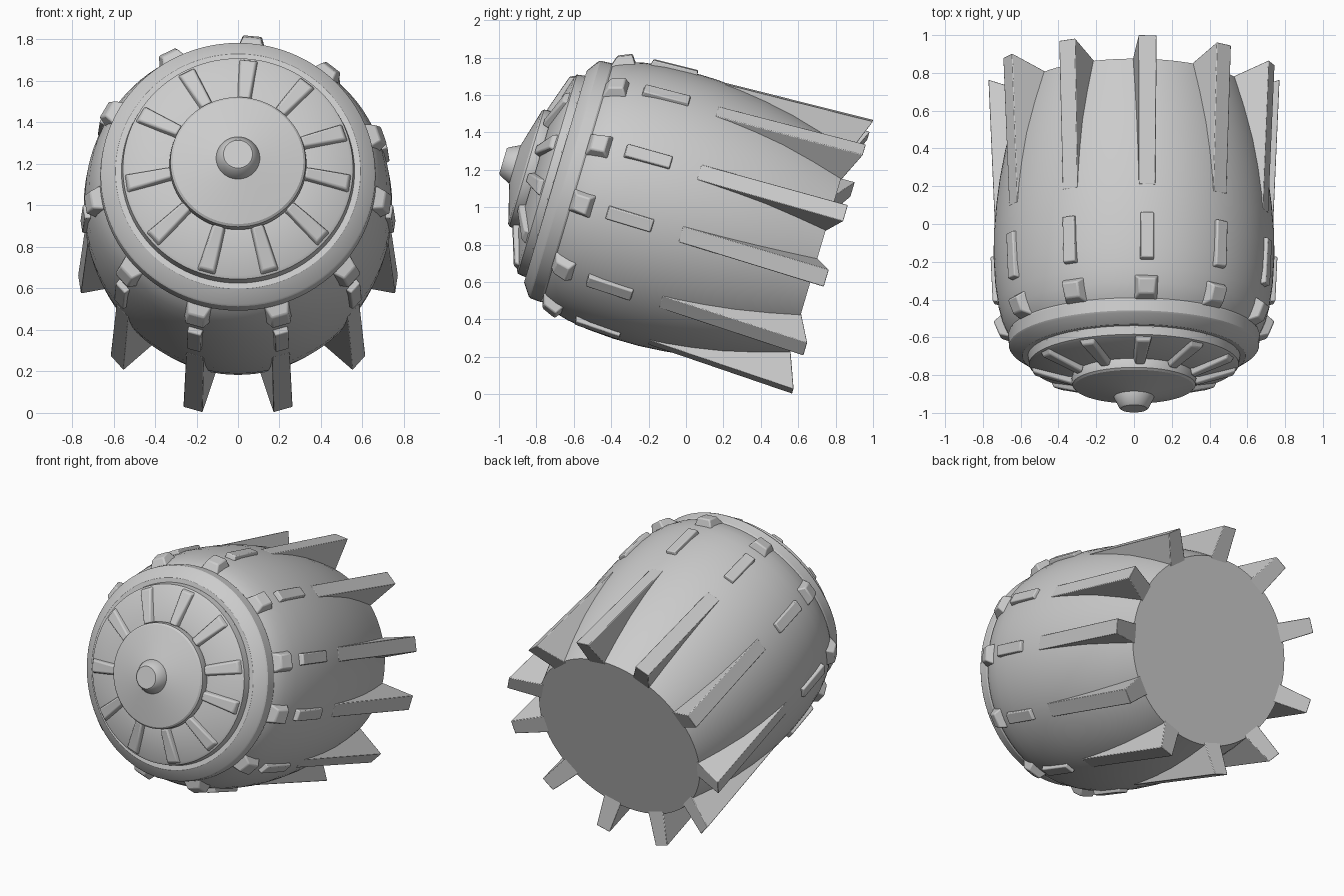
import bpy, bmesh
from math import sin, cos, radians, pi

if "Cube" in bpy.data.objects:
    bpy.data.objects.remove(bpy.data.objects["Cube"])

TILT = radians(16.5)
AXIS_V = 0.918          # height of the pod axis, measured square to it
STEP = 360 / 11
# five upper stations are turned slightly, six lower ones are mirrored
ANGLES = [5.4 + STEP * k for k in range(-2, 3)]
ANGLES += [s * (180 - STEP * (k + 0.5)) for k in range(3) for s in (-1, 1)]


def place(u, r, t, a):
    """u along the axis (+ is back), r outward, t sideways, a clockwise from top."""
    x = r * sin(a) + t * cos(a)
    v = r * cos(a) - t * sin(a) + AXIS_V
    return (x, cos(TILT) * u + sin(TILT) * v, cos(TILT) * v - sin(TILT) * u)


def finish(name, bm, bevel=0):
    bmesh.ops.remove_doubles(bm, verts=bm.verts, dist=1e-5)
    bmesh.ops.recalc_face_normals(bm, faces=bm.faces)
    me = bpy.data.meshes.new(name)
    bm.to_mesh(me)
    bm.free()
    ob = bpy.data.objects.new(name, me)
    bpy.context.collection.objects.link(ob)
    if bevel:
        m = ob.modifiers.new("bevel", 'BEVEL')
        m.width, m.segments = bevel, 2
    bpy.ops.object.select_all(action='DESELECT')
    ob.select_set(True)
    bpy.context.view_layer.objects.active = ob
    bpy.ops.object.shade_smooth_by_angle(angle=radians(25))
    return ob


def revolve(name, profile, n=96):
    bm = bmesh.new()
    rings = []
    for u, r in profile:
        rings.append([bm.verts.new(place(u, r, 0, 2 * pi * i / n)) for i in range(n)])
    for p, q in zip(rings, rings[1:]):
        for i in range(n):
            j = (i + 1) % n
            bm.faces.new((p[i], p[j], q[j], q[i]))
    bm.faces.new(rings[0])
    bm.faces.new(rings[-1])
    return finish(name, bm)


def blocks(name, front, back, bevel):
    """Repeat a six-sided block at each station.
    front/back: (u_in, r_in, halfwidth_in, u_out, r_out, halfwidth_out)"""
    bm = bmesh.new()
    for deg in ANGLES:
        a = radians(deg)
        ends = []
        for ui, ri, wi, uo, ro, wo in (front, back):
            pts = ((ui, ri, -wi), (ui, ri, wi), (uo, ro, wo), (uo, ro, -wo))
            ends.append([bm.verts.new(place(*p, a)) for p in pts])
        f, b = ends
        bm.faces.new(f)
        bm.faces.new(b)
        for i in range(4):
            j = (i + 1) % 4
            bm.faces.new((f[i], f[j], b[j], b[i]))
    return finish(name, bm, bevel)


# main shell with front shoulder and rear taper
revolve("pod_shell", [
    (-0.90, 0.60), (-0.90, 0.645), (-0.86, 0.672), (-0.80, 0.697), (-0.72, 0.718),
    (-0.60, 0.735), (-0.46, 0.743), (-0.32, 0.742), (-0.18, 0.731), (-0.04, 0.713),
    (0.12, 0.684), (0.30, 0.638), (0.467, 0.587)])

# front collar ring and the stepped face plate
revolve("front_collar", [
    (-1.00, 0.54), (-1.00, 0.59), (-0.955, 0.655), (-0.945, 0.662),
    (-0.885, 0.666), (-0.86, 0.655), (-0.86, 0.55)])
revolve("face_plate", [
    (-1.11, 0.30), (-1.11, 0.345), (-1.055, 0.54), (-1.045, 0.555),
    (-1.00, 0.562), (-0.97, 0.54)])

# shallow conical hub disc and the nose knob
revolve("hub_disc", [
    (-1.235, 0.06), (-1.225, 0.11), (-1.17, 0.315), (-1.16, 0.326),
    (-1.125, 0.33), (-1.09, 0.32)])
revolve("nose_knob", [
    (-1.20, 0.108), (-1.232, 0.105), (-1.285, 0.078), (-1.292, 0.07)], 48)

# radial ribs on the face plate
blocks("face_ribs",
       (-1.08, 0.32, 0.042, -1.145, 0.33, 0.024),
       (-1.00, 0.562, 0.062, -1.078, 0.535, 0.036), 0.008)

# shoulder lugs behind the collar
blocks("shoulder_lugs",
       (-0.895, 0.62, 0.072, -0.865, 0.715, 0.042),
       (-0.745, 0.68, 0.072, -0.79, 0.746, 0.046), 0.008)

# long raised pads on the shell
blocks("shell_pads",
       (-0.685, 0.70, 0.039, -0.675, 0.752, 0.034),
       (-0.42, 0.70, 0.039, -0.43, 0.763, 0.034), 0.006)

# rear fins, emerging flush and standing proud at the back
blocks("rear_fins",
       (-0.27, 0.60, 0.044, -0.27, 0.738, 0.044),
       (0.46, 0.55, 0.062, 0.544, 0.772, 0.048), 0.004)
